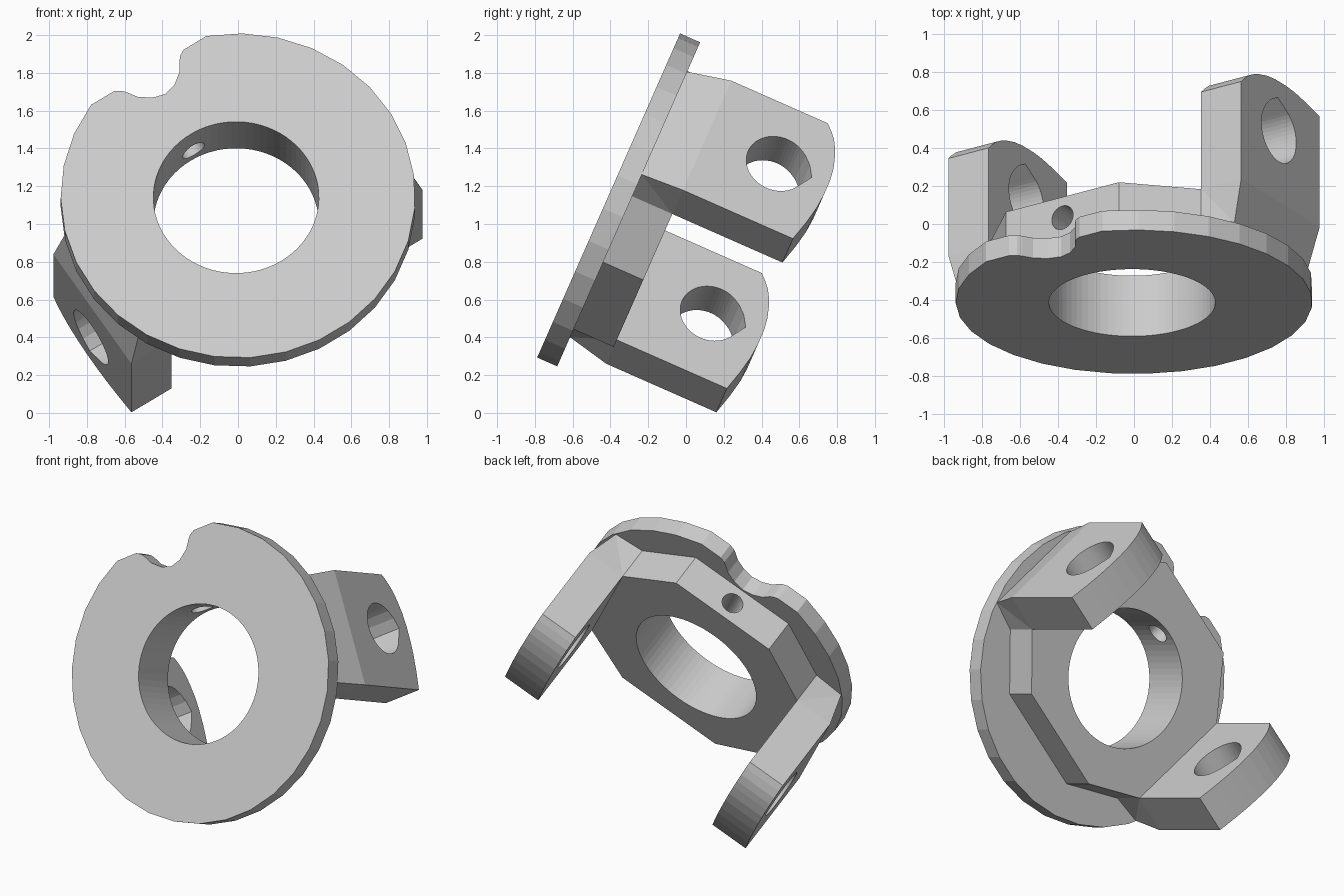
import bpy, bmesh
from math import sin, cos, pi, radians, atan2, hypot
from mathutils import Matrix

cube = bpy.data.objects.get("Cube")
if cube:
    bpy.data.objects.remove(cube, do_unlink=True)

grey = bpy.data.materials.new("plain grey")
grey.use_nodes = True
colour = (0.6, 0.6, 0.6, 1)
grey.diffuse_color = colour
grey.node_tree.nodes["Principled BSDF"].inputs["Base Color"].default_value = colour

# Parts are laid out upright (y = depth behind the face), then spun and tilted
PLACE = (Matrix.Translation((0, -0.41, 1.15))
         @ Matrix.Rotation(radians(-23.8), 4, 'X')
         @ Matrix.Rotation(radians(-33.1), 4, 'Y'))
FLANGE_BACK, HUB_BACK = 0.116, 0.348


def loft(name, ring_a, ring_b):
    """Closed solid between two rings of equal length."""
    bm = bmesh.new()
    a = [bm.verts.new(p) for p in ring_a]
    b = [bm.verts.new(p) for p in ring_b]
    bm.faces.new(a)
    bm.faces.new(b[::-1])
    n = len(a)
    sides = [bm.faces.new((a[i], a[(i + 1) % n], b[(i + 1) % n], b[i])) for i in range(n)]
    bmesh.ops.triangulate(bm, faces=[f for f in sides if n < 20])
    bmesh.ops.transform(bm, matrix=PLACE, verts=bm.verts)
    bmesh.ops.recalc_face_normals(bm, faces=bm.faces)
    mesh = bpy.data.meshes.new(name)
    bm.to_mesh(mesh)
    bm.free()
    mesh.materials.append(grey)
    ob = bpy.data.objects.new(name, mesh)
    bpy.context.collection.objects.link(ob)
    return ob


def in_depth(points, y):
    return [(x, y, z) for x, z in points]


def cut(ob, cutter):
    """Subtract the cutter and discard it."""
    mod = ob.modifiers.new("cut", 'BOOLEAN')
    mod.operation = 'DIFFERENCE'
    mod.solver = 'EXACT'
    mod.object = cutter
    cutter.hide_render = True
    bpy.context.view_layer.objects.active = ob
    bpy.ops.object.modifier_apply(modifier=mod.name)
    bpy.data.objects.remove(cutter, do_unlink=True)


def circle(cx, cy, r, n, start=0.0, sweep=2 * pi):
    return [(cx + r * cos(start + sweep * i / n), cy + r * sin(start + sweep * i / n))
            for i in range(n)]


def bore():
    ring = circle(-0.014, -0.003, 0.438, 72)
    return loft("bore_cutter", in_depth(ring, -0.2), in_depth(ring, 0.6))


# Flange: faceted disc with a scalloped notch at the top
half_notch = [(0.365, 0.865), (0.22, 0.865), (0.185, 0.845), (0.165, 0.82),
              (0.133, 0.77), (0.07, 0.722)]
notch = half_notch + [(0, 0.703)] + [(-x, z) for x, z in reversed(half_notch)]
edge_angle = atan2(0.865, 0.365)
radius = hypot(0.865, 0.365)
rim = circle(0, 0, radius, 27, pi - edge_angle, pi + 2 * edge_angle)[1:]
outline = notch + rim
flange = loft("flange", in_depth(outline, 0), in_depth(outline, FLANGE_BACK))
cut(flange, bore())


# Hub: faceted block whose side lugs taper inward to stay on the flange
def hub_ring(lug_x, lug_z, y):
    right = [(0.355, 0.69), (0.667, 0.378), (lug_x, lug_z),
             (lug_x, -lug_z), (0.667, -0.378), (0.355, -0.63)]
    return in_depth(right + [(-x, z) for x, z in reversed(right)], y)


hub = loft("hub", hub_ring(0.862, 0.355, FLANGE_BACK), hub_ring(0.92, 0.378, HUB_BACK))
cut(hub, bore())

# Set screw hole from the notch into the bore
screw = circle(0, 0.23, 0.067, 32)
cut(hub, loft("screw_cutter", [(x, y, 0.2) for x, y in screw],
              [(x, y, 0.85) for x, y in screw]))

# Arms: rounded plates, each with a pointed pin hole; pairs are (height, depth)
arm_profile = [(-0.378, HUB_BACK), (0.378, HUB_BACK), (0.378, 0.907), (0.345, 0.938),
               (0.30, 0.972), (0.25, 0.997), (0.2, 1.014), (0.13, 1.032), (0.05, 1.041),
               (-0.05, 1.041), (-0.14, 1.034), (-0.25, 1.015), (-0.378, 0.985)]
pin_profile = (circle(0.015, 0.748, 0.167, 40, radians(118), radians(285))
               + [(0.135, 0.868), (0.09, 0.91), (0.025, 0.945)])


def across(profile, x):
    return [(x, y, z) for z, y in profile]


for side, name in ((1, "left_arm"), (-1, "right_arm")):
    arm = loft(name, across(arm_profile, side * 0.667), across(arm_profile, side * 0.92))
    cut(arm, loft("pin_cutter", across(pin_profile, side * 0.5),
                  across(pin_profile, side * 1.1)))
